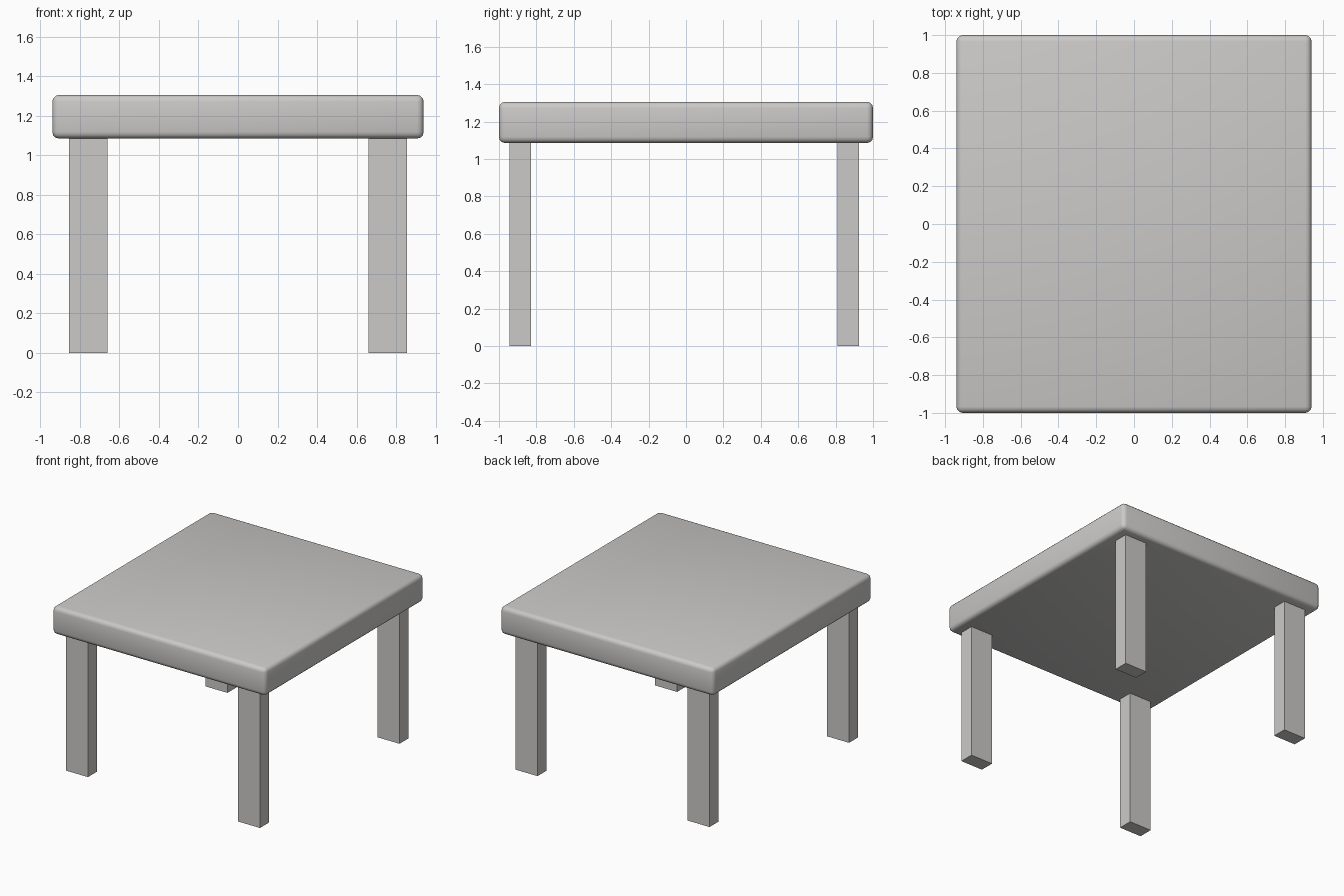
import bpy

if "Cube" in bpy.data.objects:
    bpy.data.objects.remove(bpy.data.objects["Cube"])


def material(name, color):
    mat = bpy.data.materials.new(name)
    mat.diffuse_color = (*color, 1.0)
    mat.use_nodes = True
    mat.node_tree.nodes["Principled BSDF"].inputs["Base Color"].default_value = mat.diffuse_color
    return mat


def box(name, lo, hi, mat):
    size = [h - l for l, h in zip(lo, hi)]
    centre = [(h + l) / 2 for l, h in zip(lo, hi)]
    bpy.ops.mesh.primitive_cube_add(size=1, location=centre)
    obj = bpy.context.object
    obj.name = name
    obj.scale = size
    bpy.ops.object.transform_apply(location=False, rotation=False, scale=True)
    obj.data.materials.append(mat)
    return obj


grey = material("warm light grey", (0.60, 0.59, 0.58))

# Thick tabletop with softly rounded, fully smooth-shaded edges
top = box("tabletop", (-0.94, -1.0, 1.085), (0.94, 1.0, 1.305), grey)
bevel = top.modifiers.new("rounded edges", "BEVEL")
bevel.width = 0.033
bevel.segments = 3
bpy.ops.object.shade_smooth()

# Four flat-sided legs, wider across x than y
for row, y0, y1 in (("front", -0.945, -0.83), ("back", 0.81, 0.925)):
    for side, x0 in (("left", -0.855), ("right", 0.66)):
        box(f"{row}_{side}_leg", (x0, y0, 0), (x0 + 0.195, y1, 1.10), grey)
